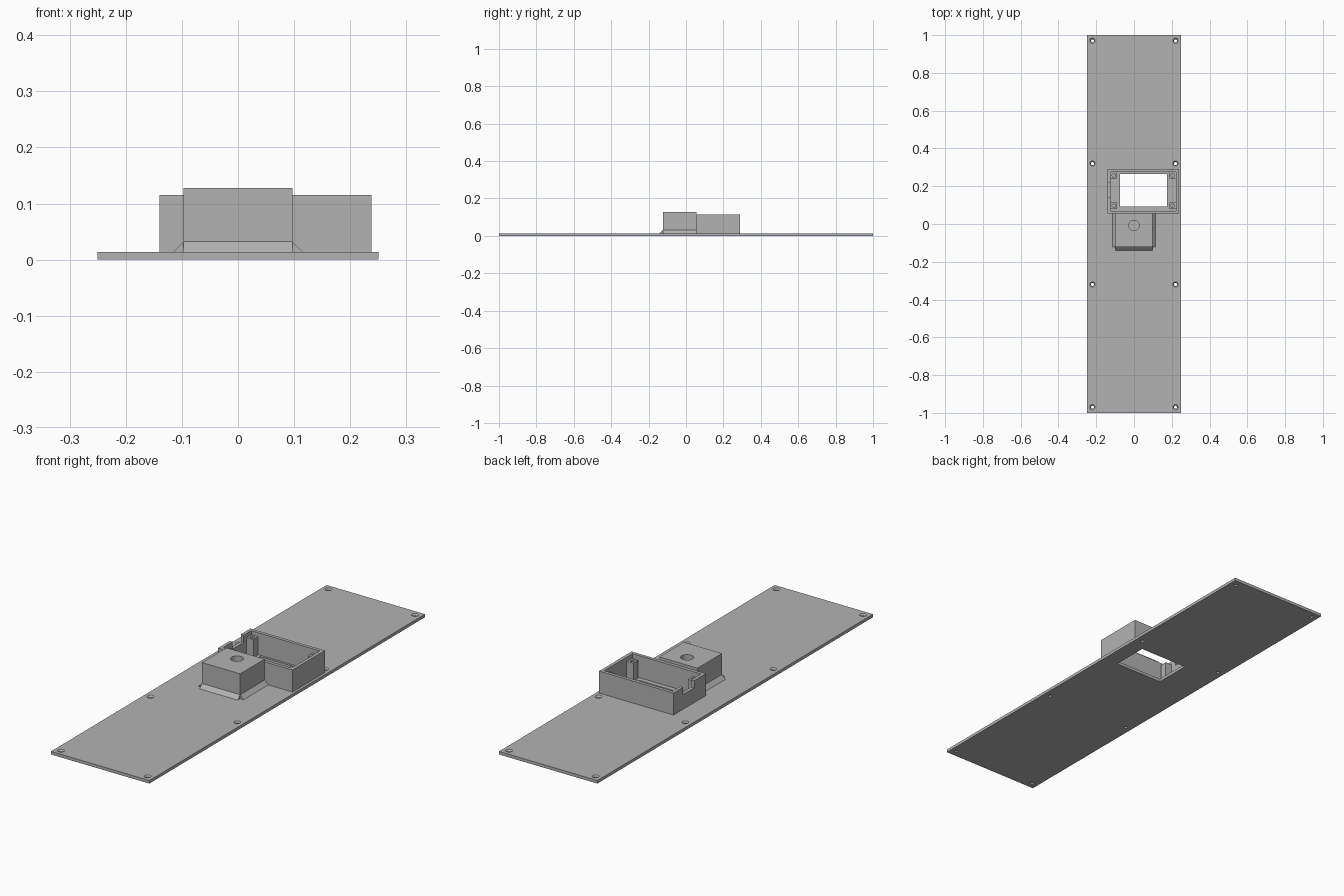
import bpy
import bmesh

old = bpy.data.objects.get("Cube")
if old:
    bpy.data.objects.remove(old, do_unlink=True)

grey = bpy.data.materials.new("neutral grey")
grey.use_nodes = True
grey.diffuse_color = (0.45, 0.45, 0.45, 1)
grey.node_tree.nodes["Principled BSDF"].inputs["Base Color"].default_value = (0.45, 0.45, 0.45, 1)


def finish(name, bm):
    bmesh.ops.recalc_face_normals(bm, faces=bm.faces)
    mesh = bpy.data.meshes.new(name)
    bm.to_mesh(mesh)
    bm.free()
    mesh.materials.append(grey)
    obj = bpy.data.objects.new(name, mesh)
    bpy.context.scene.collection.objects.link(obj)
    return obj


def prism(name, base, offset):
    """Extrude a flat outline by an offset."""
    bm = bmesh.new()
    face = bm.faces.new([bm.verts.new(p) for p in base])
    new = bmesh.ops.extrude_face_region(bm, geom=[face])["geom"]
    verts = [v for v in new if isinstance(v, bmesh.types.BMVert)]
    bmesh.ops.translate(bm, verts=verts, vec=offset)
    return finish(name, bm)


def box(name, x0, x1, y0, y1, z0, z1):
    base = [(x0, y0, z0), (x1, y0, z0), (x1, y1, z0), (x0, y1, z0)]
    return prism(name, base, (0, 0, z1 - z0))


def cone(name, x, y, z0, z1, r0, r1):
    bm = bmesh.new()
    made = bmesh.ops.create_cone(bm, cap_ends=True, segments=32,
                                 radius1=r0, radius2=r1, depth=z1 - z0)
    bmesh.ops.translate(bm, verts=made["verts"], vec=(x, y, (z0 + z1) / 2))
    return finish(name, bm)


def cut(target, cutters):
    """Subtract the cutters, bake the result and drop the cutters."""
    for c in cutters:
        c.hide_render = True
        mod = target.modifiers.new("cut", 'BOOLEAN')
        mod.operation = 'DIFFERENCE'
        mod.solver = 'EXACT'
        mod.object = c
    graph = bpy.context.evaluated_depsgraph_get()
    mesh = bpy.data.meshes.new_from_object(target.evaluated_get(graph))
    target.modifiers.clear()
    target.data = mesh
    for c in cutters:
        bpy.data.objects.remove(c, do_unlink=True)


TOP = 0.014          # plate thickness
RIM = 0.115          # tray height

# Base plate with a window and countersunk screw holes
plate = box("base_plate", -0.25, 0.25, -1, 1, 0, TOP)
cutters = [box("window_cutter", -0.073, 0.175, 0.092, 0.265, -0.1, 0.1)]
for x in (-0.22, 0.22):
    for y in (-0.97, -0.32, 0.32, 0.97):
        cutters.append(cone("screw_cutter", x, y, -0.01, 0.01, 0.008, 0.008))
        cutters.append(cone("sink_cutter", x, y, 0.006, 0.016, 0.007, 0.016))
cut(plate, cutters)

# Open tray with a notch in one side wall
tray = box("tray_walls", -0.14, 0.238, 0.055, 0.29, TOP, RIM)
cut(tray, [box("tray_cutter", -0.125, 0.223, 0.07, 0.275, -0.1, 0.3),
           box("notch_cutter", -0.2, -0.1, 0.14, 0.22, 0.082, 0.3)])

# Four drilled corner posts
for side, x in (("right", -0.107), ("left", 0.205)):
    for end, y in (("front", 0.096), ("back", 0.257)):
        post = box(f"post_{end}_{side}", x - 0.017, x + 0.017,
                   y - 0.017, y + 0.017, TOP, 0.097)
        cut(post, [cone("post_cutter", x, y, 0.04, 0.2, 0.009, 0.009)])

# Raised block with a round hole in its top
block = box("raised_block", -0.097, 0.097, -0.123, 0.055, TOP, 0.128)
cut(block, [cone("block_cutter", 0, -0.008, 0.02, 0.2, 0.027, 0.027)])

# Sloped fillets round the foot of the block
HIGH = 0.032
for side, s in (("right", -1), ("left", 1)):
    prism(f"block_fillet_{side}",
          [(s * 0.097, -0.123, TOP), (s * 0.115, -0.123, TOP), (s * 0.097, -0.123, HIGH)],
          (0, 0.178, 0))
prism("block_fillet_front",
      [(-0.097, -0.123, TOP), (-0.097, -0.141, TOP), (-0.097, -0.123, HIGH)],
      (0.194, 0, 0))

# Smooth only the round holes
bpy.ops.object.select_all(action='DESELECT')
for obj in bpy.context.scene.objects:
    if obj.type == 'MESH' and grey.name in obj.data.materials:
        obj.select_set(True)
        bpy.context.view_layer.objects.active = obj
bpy.ops.object.shade_smooth_by_angle()
